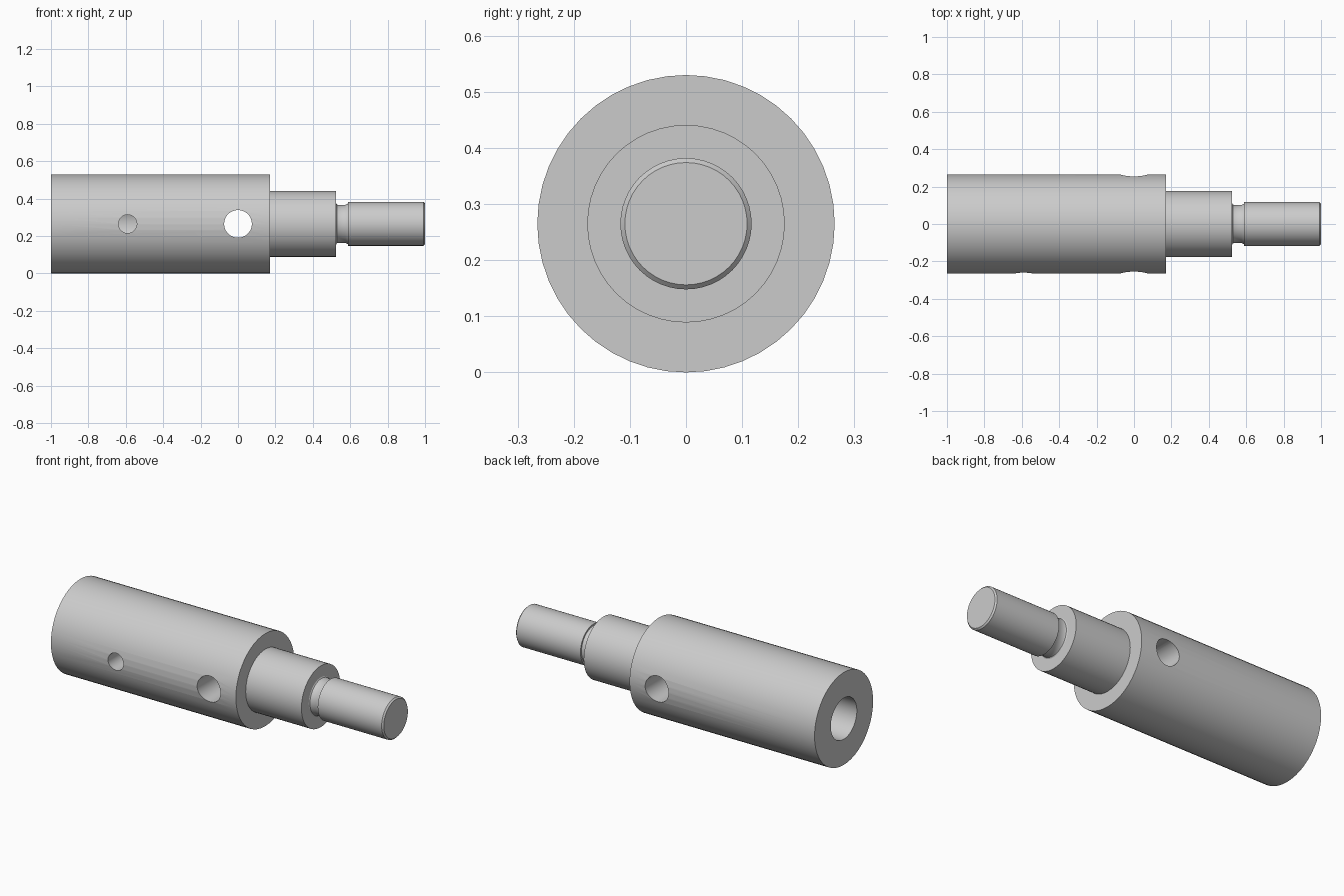
import bpy, bmesh
from math import pi, radians
from mathutils import Vector

if "Cube" in bpy.data.objects:
    bpy.data.objects.remove(bpy.data.objects["Cube"])

R = 0.265          # body radius, also the height of the axis
SEGMENTS = 48


def revolve(name, profile):
    """Spin an (x, radius) profile around the x axis at z = R."""
    bm = bmesh.new()
    verts = [bm.verts.new((x, 0, R + r)) for x, r in profile]
    edges = [bm.edges.new(pair) for pair in zip(verts, verts[1:])]
    bmesh.ops.spin(bm, geom=verts + edges, cent=(0, 0, R), axis=(1, 0, 0),
                   angle=2 * pi, steps=SEGMENTS, use_duplicate=False)
    bmesh.ops.remove_doubles(bm, verts=bm.verts, dist=1e-5)
    bmesh.ops.recalc_face_normals(bm, faces=bm.faces)
    mesh = bpy.data.meshes.new(name)
    bm.to_mesh(mesh)
    bm.free()
    obj = bpy.data.objects.new(name, mesh)
    bpy.context.collection.objects.link(obj)
    return obj


def drill(target, x, radius, y0, y1):
    """Cut a round cross hole along y, then remove the cutter."""
    bpy.ops.mesh.primitive_cylinder_add(
        vertices=SEGMENTS, radius=radius, depth=y1 - y0,
        location=(x, (y0 + y1) / 2, R), rotation=(pi / 2, 0, 0))
    cutter = bpy.context.object
    cutter.hide_render = True
    mod = target.modifiers.new("hole", 'BOOLEAN')
    mod.operation = 'DIFFERENCE'
    mod.solver = 'EXACT'
    mod.object = cutter
    bpy.ops.object.select_all(action='DESELECT')
    target.select_set(True)
    bpy.context.view_layer.objects.active = target
    bpy.ops.object.modifier_apply(modifier=mod.name)
    bpy.data.objects.remove(cutter)


# Stepped shaft with a blind bore in its left end
shaft = revolve("stepped_shaft", [
    (-0.47, 0), (-0.47, 0.118), (-1, 0.118),          # bore
    (-1, R), (0.172, R),                              # main body
    (0.172, 0.176), (0.525, 0.176),                   # middle step
    (0.525, 0.110), (0.529, 0.104), (0.537, 0.101),   # relief groove
    (0.573, 0.101), (0.587, 0.108), (0.587, 0.117),
    (0.992, 0.117), (1, 0.109), (1, 0),               # spigot with chamfer
])

# Large cross hole goes right through, small one only reaches the bore
drill(shaft, 0, 0.074, -0.4, 0.4)
drill(shaft, -0.59, 0.049, -0.4, 0)

bpy.ops.object.shade_smooth_by_angle(angle=radians(30))
